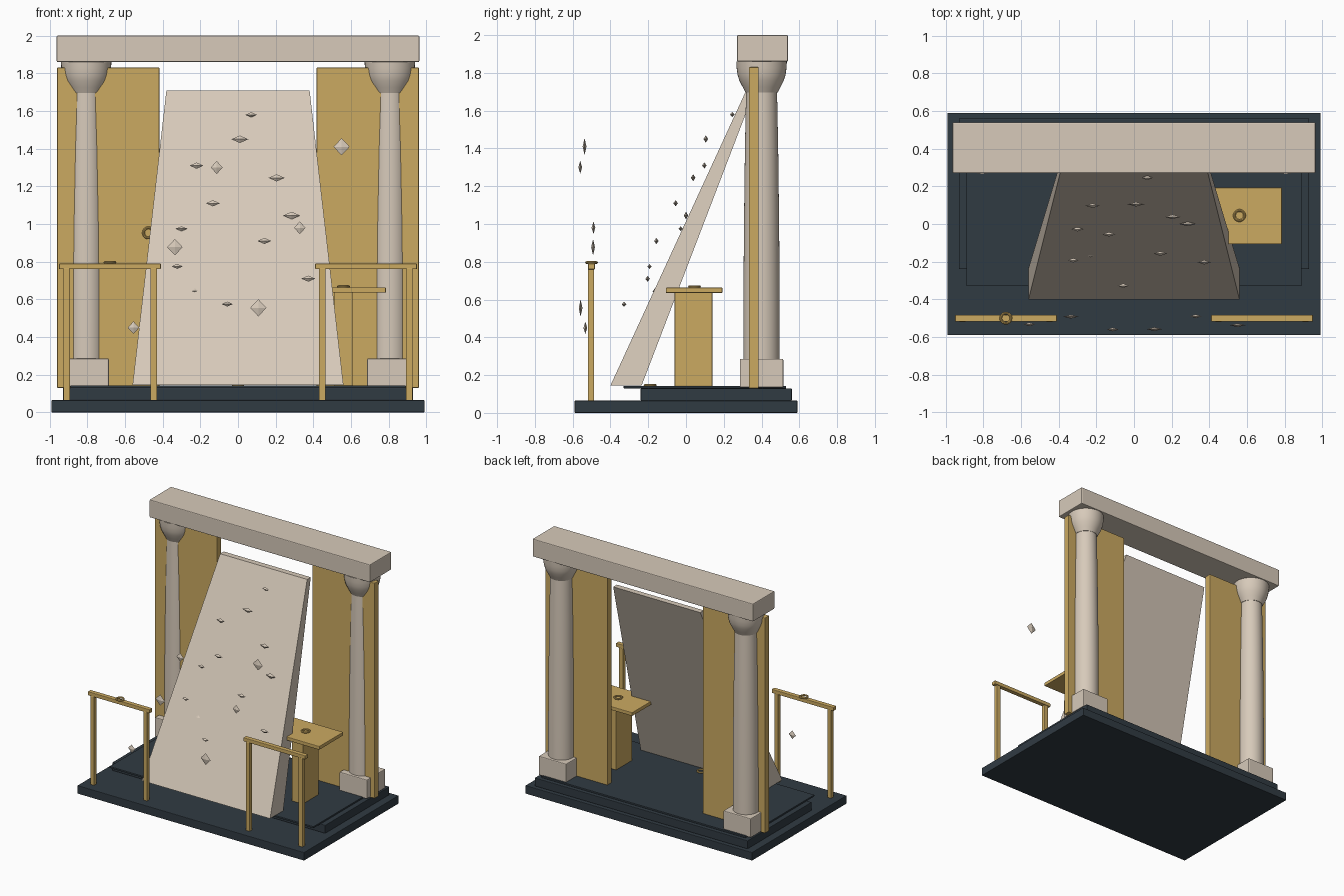
import bpy, bmesh, math
from mathutils import Vector

if "Cube" in bpy.data.objects:
    bpy.data.objects.remove(bpy.data.objects["Cube"], do_unlink=True)


def material(name, r, g, b):
    m = bpy.data.materials.new(name)
    m.use_nodes = True
    m.diffuse_color = (r, g, b, 1)
    m.node_tree.nodes["Principled BSDF"].inputs["Base Color"].default_value = (r, g, b, 1)
    return m


STONE = material("pale stone", 0.68, 0.59, 0.49)
GOLD = material("aged gold", 0.60, 0.40, 0.12)
DARK = material("dark slate", 0.03, 0.043, 0.055)


def finish(name, bm, mat, bevel=0.0, smooth=False):
    bmesh.ops.recalc_face_normals(bm, faces=bm.faces)
    mesh = bpy.data.meshes.new(name)
    bm.to_mesh(mesh)
    bm.free()
    mesh.materials.append(mat)
    ob = bpy.data.objects.new(name, mesh)
    bpy.context.collection.objects.link(ob)
    if bevel:
        mod = ob.modifiers.new("soft edges", "BEVEL")
        mod.width = bevel
        mod.segments = 2
    if smooth:
        bpy.ops.object.select_all(action="DESELECT")
        ob.select_set(True)
        bpy.context.view_layer.objects.active = ob
        bpy.ops.object.shade_smooth_by_angle(angle=math.radians(35))
    return ob


def box(name, xs, ys, zs, mat, bevel=0.004):
    bm = bmesh.new()
    bmesh.ops.create_cube(bm, size=1)
    for v in bm.verts:
        v.co = Vector([lo + (c + 0.5) * (hi - lo) for c, (lo, hi) in zip(v.co, (xs, ys, zs))])
    return finish(name, bm, mat, bevel)


def lathe(name, profile, centre, mat, closed=False, steps=40):
    """Spin a radius/height outline around a vertical axis."""
    bm = bmesh.new()
    verts = [bm.verts.new((r, 0, z)) for r, z in profile]
    pairs = list(zip(verts, verts[1:])) + ([(verts[-1], verts[0])] if closed else [])
    edges = [bm.edges.new(p) for p in pairs]
    bmesh.ops.spin(bm, geom=verts + edges, axis=(0, 0, 1), cent=(0, 0, 0),
                   angle=math.tau, steps=steps)
    bmesh.ops.remove_doubles(bm, verts=bm.verts, dist=1e-5)
    ob = finish(name, bm, mat, smooth=True)
    ob.location = centre
    return ob


def ring(name, centre, facing_front=False):
    section = [(0.027 + 0.007 * math.cos(a), 0.007 * math.sin(a))
               for a in (math.tau * i / 8 for i in range(8))]
    ob = lathe(name, section, centre, GOLD, closed=True, steps=24)
    if facing_front:
        ob.rotation_euler.x = math.pi / 2


# Stepped base
box("base_lower_step", (-0.99, 0.99), (-0.59, 0.59), (0, 0.065), DARK)
box("base_upper_step", (-0.93, 0.93), (-0.24, 0.56), (0.065, 0.13), DARK)
box("floor_plate", (-0.89, 0.89), (-0.33, 0.53), (0.13, 0.143), DARK, 0.002)

# Lintel across the columns
box("lintel", (-0.963, 0.963), (0.27, 0.54), (1.86, 2.0), STONE, 0.006)

# Columns, back panels and front railings on both sides
SHAFT = [(0, 0.28), (0.096, 0.28), (0.096, 0.6), (0.093, 1.0), (0.088, 1.4), (0.082, 1.7), (0, 1.7)]
CAPITAL = [(0, 1.695), (0.085, 1.695), (0.1, 1.725), (0.118, 1.76), (0.127, 1.79),
           (0.132, 1.825), (0.134, 1.861), (0, 1.861)]
for side, s in (("left", 1), ("right", -1)):
    def span(a, b):
        return tuple(sorted((s * a, s * b)))
    box(side + "_column_plinth", span(0.686, 0.926), (0.285, 0.515), (0.135, 0.286), STONE, 0.006)
    lathe(side + "_column_shaft", SHAFT, (s * 0.806, 0.4, 0), STONE)
    lathe(side + "_column_capital", CAPITAL, (s * 0.806, 0.4, 0), STONE)
    box(side + "_back_panel", span(0.417, 0.96), (0.333, 0.385), (0.13, 1.83), GOLD)
    box(side + "_handrail", span(0.41, 0.95), (-0.518, -0.482), (0.76, 0.79), GOLD)
    for post, x in (("inner", 0.43), ("outer", 0.892)):
        box(f"{side}_{post}_rail_post", span(x, x + 0.035), (-0.52, -0.486), (0.06, 0.765), GOLD)

# Leaning slab, tapered in width and thickness
bm = bmesh.new()
bmesh.ops.create_cube(bm, size=2)
for v in bm.verts:
    top, back = v.co.z > 0, v.co.y > 0
    y = (0.365 if back else 0.32) if top else (-0.235 if back else -0.4)
    v.co = (v.co.x * (0.38 if top else 0.56), y, 1.71 if top else 0.145)
finish("leaning_slab", bm, STONE)

# Side table
box("table_pedestal", (0.512, 0.608), (-0.06, 0.14), (0.14, 0.64), GOLD)
box("table_top", (0.335, 0.785), (-0.107, 0.193), (0.635, 0.663), GOLD)

# Small rings
ring("table_ring", (0.56, 0.045, 0.668))
ring("handrail_ring", (-0.68, -0.5, 0.796))
ring("floor_ring", (0, -0.19, 0.146))
ring("panel_ring", (-0.475, 0.328, 0.953), True)


def shard(name, x, y, z, half_width, half_height, half_depth):
    bm = bmesh.new()
    tips = [bm.verts.new((x + half_width * math.cos(a), y + half_depth * math.sin(a), z))
            for a in (math.tau * i / 4 for i in range(4))]
    for sign in (1, -1):
        peak = bm.verts.new((x, y, z + sign * half_height))
        for i in range(4):
            bm.faces.new((tips[i], tips[(i + 1) % 4], peak))
    finish(name, bm, STONE)


# Flat shards along the slab: x, y, z, half width
SLAB_SHARDS = [(.07, .245, 1.58, .03), (.01, .105, 1.45, .045), (-.22, .097, 1.31, .037),
               (.205, .038, 1.245, .043), (-.133, -.055, 1.11, .037), (.285, 0, 1.045, .045),
               (-.3, -.028, .975, .03), (.14, -.157, .91, .037), (-.323, -.193, .775, .03),
               (.373, -.203, .71, .037), (-.057, -.328, .575, .03), (-.23, -.165, .645, .03)]
for i, (x, y, z, w) in enumerate(SLAB_SHARDS):
    shard(f"slab_shard_{i + 1}", x, y, z, w, w * 0.44, 0.012)

# Upright shards floating in front
FLOATING = [(.55, -.537, 1.41, .043), (-.113, -.56, 1.3, .032), (.328, -.49, .98, .031),
            (-.335, -.492, .877, .041), (.108, -.558, .555, .043), (-.555, -.533, .45, .031)]
for i, (x, y, z, w) in enumerate(FLOATING):
    shard(f"floating_shard_{i + 1}", x, y, z, w, w * 1.06, 0.01)
